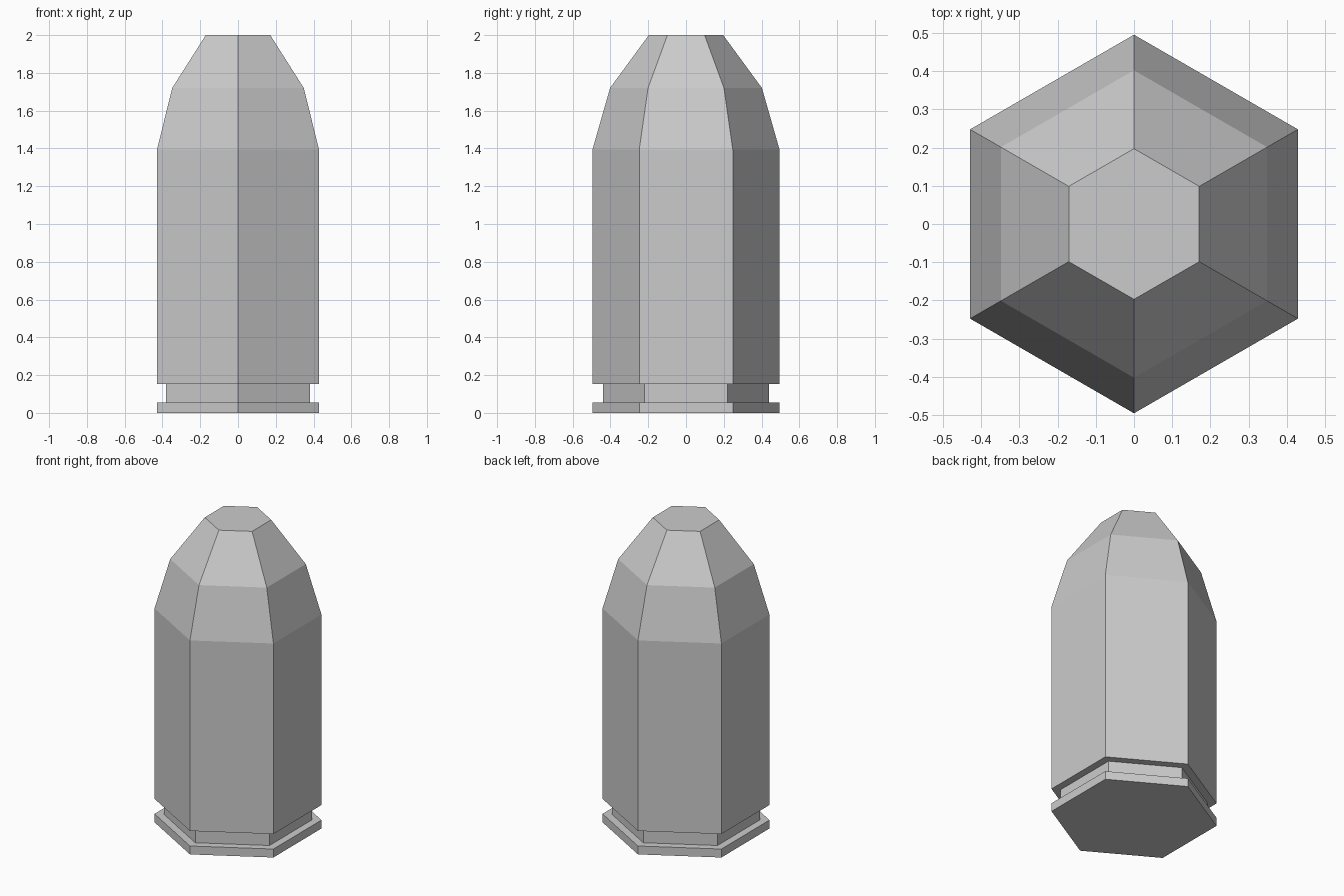
import bpy
import bmesh
from math import cos, sin, tau, pi

SIDES = 6
RADIUS = 0.495
GROOVE = 0.44

default_cube = bpy.data.objects.get("Cube")
if default_cube:
    bpy.data.objects.remove(default_cube, do_unlink=True)

# Plain grey metal
grey = bpy.data.materials.new("grey_metal")
grey.use_nodes = True
colour = (0.6, 0.6, 0.6, 1.0)
grey.diffuse_color = colour
grey.node_tree.nodes["Principled BSDF"].inputs["Base Color"].default_value = colour


def turned_part(name, profile, cap_bottom=False, cap_top=False):
    """Turn a (radius, height) profile into a flat-sided hexagonal part."""
    bm = bmesh.new()
    rings = []
    for radius, z in profile:
        angles = [pi / 2 + tau * i / SIDES for i in range(SIDES)]
        rings.append([bm.verts.new((radius * cos(a), radius * sin(a), z)) for a in angles])
    for low, high in zip(rings, rings[1:]):
        for i in range(SIDES):
            j = (i + 1) % SIDES
            bm.faces.new((low[i], low[j], high[j], high[i]))
    if cap_bottom:
        bm.faces.new(rings[0][::-1])
    if cap_top:
        bm.faces.new(rings[-1])
    mesh = bpy.data.meshes.new(name)
    bm.to_mesh(mesh)
    bm.free()
    mesh.materials.append(grey)
    part = bpy.data.objects.new(name, mesh)
    bpy.context.collection.objects.link(part)
    return part


# Base rim with its upper ledge
turned_part("base_rim", [(RADIUS, 0), (RADIUS, 0.055), (GROOVE, 0.055)], cap_bottom=True)

# Recessed groove above the rim
turned_part("groove", [(GROOVE, 0.055), (GROOVE, 0.153)])

# Straight casing with its lower ledge
turned_part("casing", [(GROOVE, 0.153), (RADIUS, 0.153), (RADIUS, 1.395)])

# Tapered tip with a flat end
turned_part("tip", [(RADIUS, 1.395), (0.402, 1.72), (0.197, 2.0)], cap_top=True)
